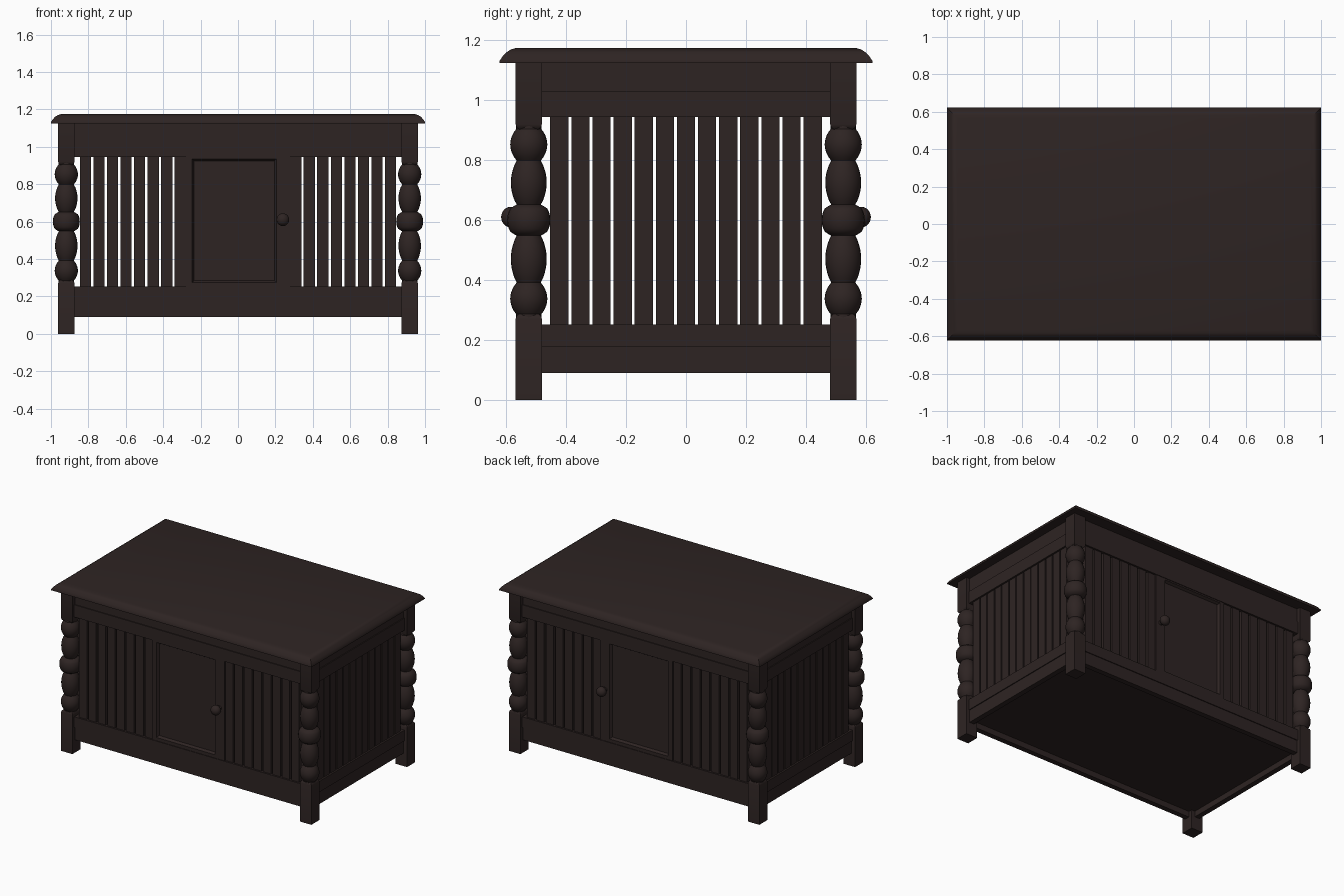
import bpy, bmesh, math
from mathutils import Vector

if "Cube" in bpy.data.objects:
    bpy.data.objects.remove(bpy.data.objects["Cube"])

wood = bpy.data.materials.new("dark brown wood")
wood.diffuse_color = (0.027, 0.0175, 0.0165, 1)
wood.use_nodes = True
wood.node_tree.nodes["Principled BSDF"].inputs["Base Color"].default_value = wood.diffuse_color

PX, PY, H = 0.918, 0.525, 0.044   # post centre and half width


def finish(name, bm, angle=35):
    bmesh.ops.recalc_face_normals(bm, faces=bm.faces)
    me = bpy.data.meshes.new(name)
    bm.to_mesh(me)
    bm.free()
    me.materials.append(wood)
    ob = bpy.data.objects.new(name, me)
    bpy.context.collection.objects.link(ob)
    bpy.context.view_layer.objects.active = ob
    ob.select_set(True)
    bpy.ops.object.shade_smooth_by_angle(angle=math.radians(angle))
    ob.select_set(False)
    return ob


def add_box(bm, lo, hi):
    r = bmesh.ops.create_cube(bm, size=1)
    lo, hi = Vector(lo), Vector(hi)
    for v in r["verts"]:
        v.co = Vector((v.co[i] * abs(hi[i] - lo[i]) + (lo[i] + hi[i]) / 2 for i in range(3)))


def box(name, lo, hi):
    bm = bmesh.new()
    add_box(bm, lo, hi)
    return finish(name, bm)


def skin(bm, rings):
    """Join closed loops of points and cap both ends."""
    loops = [[bm.verts.new(p) for p in r] for r in rings]
    n = len(loops[0])
    for a, b in zip(loops, loops[1:]):
        for i in range(n):
            bm.faces.new((a[i], a[(i + 1) % n], b[(i + 1) % n], b[i]))
    bm.faces.new(loops[0])
    bm.faces.new(loops[-1])


def rect(cx, cy, hx, hy, z):
    return [(cx + sx * hx, cy + sy * hy, z) for sx, sy in ((-1, -1), (1, -1), (1, 1), (-1, 1))]


# lid with rounded upper edge
bm = bmesh.new()
lid = [(0, 1.125), (0, 1.132), (0.01, 1.147), (0.022, 1.160), (0.038, 1.170), (0.056, 1.175)]
skin(bm, [rect(0, 0, 1 - i, 0.622 - i, z) for i, z in lid])
finish("lid", bm)

# turned profile: bead = (z low, z high, neck radius, bulge radius)
beads = [(0.285, 0.39, 0.042, 0.062), (0.39, 0.55, 0.040, 0.060),
         (0.55, 0.65, 0.046, 0.072), (0.65, 0.80, 0.040, 0.060),
         (0.80, 0.905, 0.042, 0.062)]
profile = [(0.042, 0.26)]
for k, (a, b, r0, r1) in enumerate(beads):
    p = 0.45 if k == 2 else 0.8
    for j in range(11):
        t = j / 10
        profile.append((r0 + (r1 - r0) * max(0, math.sin(math.pi * t)) ** p, a + (b - a) * (t * 0.98 + 0.01)))
profile.append((0.042, 0.93))

# corner posts
for sx in (-1, 1):
    for sy in (-1, 1):
        bm = bmesh.new()
        cx, cy = sx * PX, sy * PY
        skin(bm, [[(cx + r * math.cos(math.tau * i / 24), cy + r * math.sin(math.tau * i / 24), z)
                   for i in range(24)] for r, z in profile])
        skin(bm, [rect(cx, cy, h, h, z) for h, z in ((H, 0), (H, 0.27), (H - 0.004, 0.28), (H - 0.012, 0.287))])
        skin(bm, [rect(cx, cy, h, h, z) for h, z in ((H - 0.012, 0.903), (H - 0.004, 0.91), (H, 0.92), (H, 1.125))])
        finish("corner_post", bm)

# rails: each is two boards, the one next to the slats stands slightly proud
rails = (("lower_rail", 0.09, 0.177, 0.018), ("lower_rail_cap", 0.177, 0.252, 0.024),
         ("upper_rail_cap", 0.945, 1.03, 0.024), ("upper_rail", 1.03, 1.125, 0.018))
ex, ey = PX - H, PY - H
for s in (-1, 1):
    for name, z0, z1, t in rails:
        box("long_" + name, (-ex, s * PY - t, z0), (ex, s * PY + t, z1))
        box("side_" + name, (s * PX - t, -ey, z0), (s * PX + t, ey, z1))

# floor
box("floor", (-PX, -PY, 0.13), (PX, PY, 0.16))

# slats
for s in (-1, 1):
    bm = bmesh.new()
    for i in range(13):
        y = -0.423 + i * 0.0705
        add_box(bm, (s * PX - 0.012, y - 0.0305, 0.24), (s * PX + 0.012, y + 0.0305, 0.96))
    finish("side_slats", bm)
    bm = bmesh.new()
    for side in (-1, 1):
        for i in range(8):
            x = side * (0.816 - i * 0.0725)
            add_box(bm, (x - 0.030, s * PY - 0.012, 0.24), (x + 0.030, s * PY + 0.012, 0.96))
    finish("long_slats", bm)

# doors with recessed panel and knob, front and back
for s in (-1, 1):
    bm = bmesh.new()
    y0, y1 = s * (PY - 0.015), s * (PY + 0.02)
    outer = [(-0.278, 0.25), (0.278, 0.25), (0.278, 0.946), (-0.278, 0.946)]
    opening = [(-0.245, 0.275), (0.205, 0.275), (0.205, 0.935), (-0.245, 0.935)]
    panel = [(-0.235, 0.285), (0.195, 0.285), (0.195, 0.925), (-0.235, 0.925)]
    skin(bm, [[(x, y, z) for x, z in pts] for pts, y in
              ((outer, y0), (outer, y1), (opening, y1), (panel, s * (PY + 0.003)))])
    finish("door", bm)

    bm = bmesh.new()
    knob = [(0.016, 0.015), (0.014, 0.034)]
    knob += [(0.034 * math.sin(a), 0.062 - 0.03 * math.cos(a))
             for a in (math.pi * j / 12 for j in range(2, 12))] + [(0.003, 0.092)]
    skin(bm, [[(0.24 + r * math.cos(math.tau * i / 20), s * (PY + d), 0.61 + r * math.sin(math.tau * i / 20))
               for i in range(20)] for r, d in knob])
    finish("door_knob", bm)
